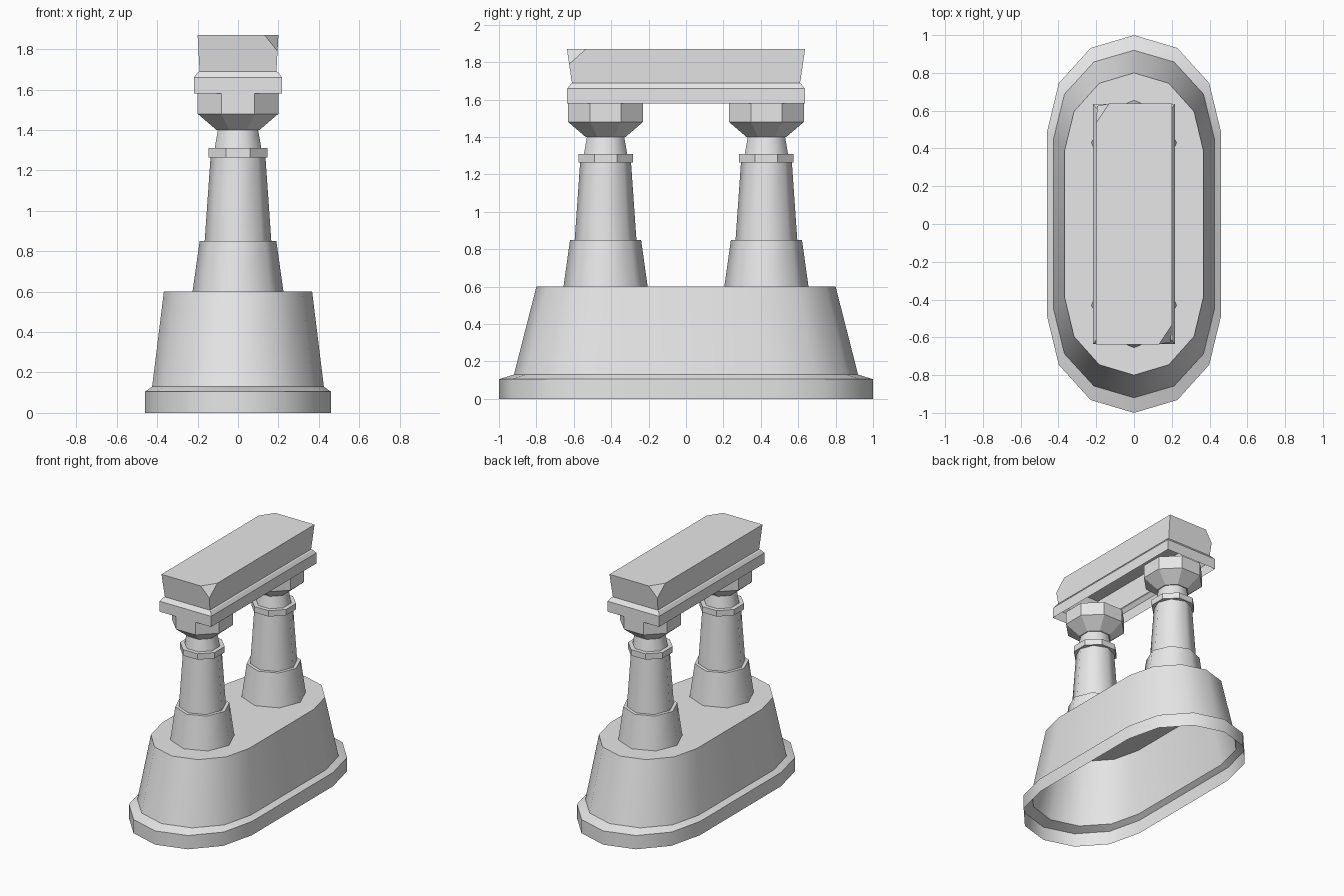
import bpy, bmesh
from math import pi, cos, sin, radians
from mathutils import Vector

cube = bpy.data.objects.get("Cube")
if cube:
    bpy.data.objects.remove(cube, do_unlink=True)

stone = bpy.data.materials.new("grey stone")
stone.use_nodes = True
GREY = (0.8, 0.8, 0.8, 1)
stone.diffuse_color = GREY
stone.node_tree.nodes["Principled BSDF"].inputs["Base Color"].default_value = GREY


def octagon(r, z, turn=0.0):
    return [(r * cos(turn + i * pi / 4), r * sin(turn + i * pi / 4), z) for i in range(8)]


def rectangle(x, y, z):
    return [(x, -y, z), (x, y, z), (-x, y, z), (-x, -y, z)]


def stadium(x, reach, straight, z):
    """Oval outline: half ellipses of six segments joined by straight sides."""
    ends = []
    for side in (1, -1):
        for i in range(7):
            a = i * pi / 6
            ends.append((side * x * cos(a),
                         side * (straight + (reach - straight) * sin(a)), z))
    return ends


def loft(name, rings, y=0.0, smooth=None, bottom=False, chips=()):
    """Skin a stack of rings, cap the top, and slice off chipped corners."""
    bm = bmesh.new()
    loops = [[bm.verts.new(p) for p in ring] for ring in rings]
    n = len(loops[0])
    for low, high in zip(loops, loops[1:]):
        for i in range(n):
            j = (i + 1) % n
            bm.faces.new((low[i], low[j], high[j], high[i]))
    bm.faces.new(loops[-1])
    if bottom:
        bm.faces.new(loops[0][::-1])
    for point, normal in chips:
        cut = bmesh.ops.bisect_plane(
            bm, geom=bm.verts[:] + bm.edges[:] + bm.faces[:],
            plane_co=point, plane_no=normal, clear_outer=True)
        edges = [e for e in cut["geom_cut"] if isinstance(e, bmesh.types.BMEdge)]
        bmesh.ops.contextual_create(bm, geom=edges)
    bmesh.ops.recalc_face_normals(bm, faces=bm.faces[:])
    mesh = bpy.data.meshes.new(name)
    bm.to_mesh(mesh)
    bm.free()
    mesh.materials.append(stone)
    obj = bpy.data.objects.new(name, mesh)
    obj.location.y = y
    bpy.context.collection.objects.link(obj)
    if smooth:
        bpy.ops.object.select_all(action='DESELECT')
        obj.select_set(True)
        bpy.context.view_layer.objects.active = obj
        bpy.ops.object.shade_smooth_by_angle(angle=radians(smooth))
    return obj


# Hollow oval base with a stepped foot, open underneath
loft("base", [stadium(0.46, 1.0, 0.49, 0), stadium(0.46, 1.0, 0.49, 0.105),
              stadium(0.425, 0.92, 0.455, 0.13), stadium(0.367, 0.80, 0.39, 0.6)],
     smooth=40)

# Two matching columns
FLAT = pi / 8
for label, y in (("front", -0.43), ("back", 0.43)):
    loft(label + "_plinth", [octagon(0.225, 0.6), octagon(0.19, 0.85)], y, smooth=50)
    loft(label + "_shaft", [octagon(0.165, 0.85), octagon(0.135, 1.28)], y, smooth=50)
    loft(label + "_collar", [octagon(0.158, 1.265, FLAT), octagon(0.158, 1.31, FLAT)],
         y, bottom=True)
    loft(label + "_neck", [octagon(0.125, 1.31, FLAT), octagon(0.108, 1.4, FLAT)],
         y, smooth=50)
    loft(label + "_capital", [octagon(0.115, 1.4, FLAT), octagon(0.216, 1.48, FLAT),
                              octagon(0.216, 1.58, FLAT)], y, bottom=True)

# Lintel shell with a rim and two chipped corners, open underneath
a, b, c = Vector((0.13, -0.64, 1.87)), Vector((0.2, -0.535, 1.87)), Vector((0.192, -0.63, 1.79))
chip = (b - a).cross(c - a)
if chip.z < 0:
    chip.negate()
half_turn = Vector((-1, -1, 1))
loft("lintel", [rectangle(0.218, 0.635, 1.58), rectangle(0.218, 0.635, 1.66),
                rectangle(0.2, 0.615, 1.685), rectangle(0.19, 0.61, 1.69),
                rectangle(0.2, 0.637, 1.87)],
     chips=[(a, chip), (a * half_turn, chip * half_turn)])
